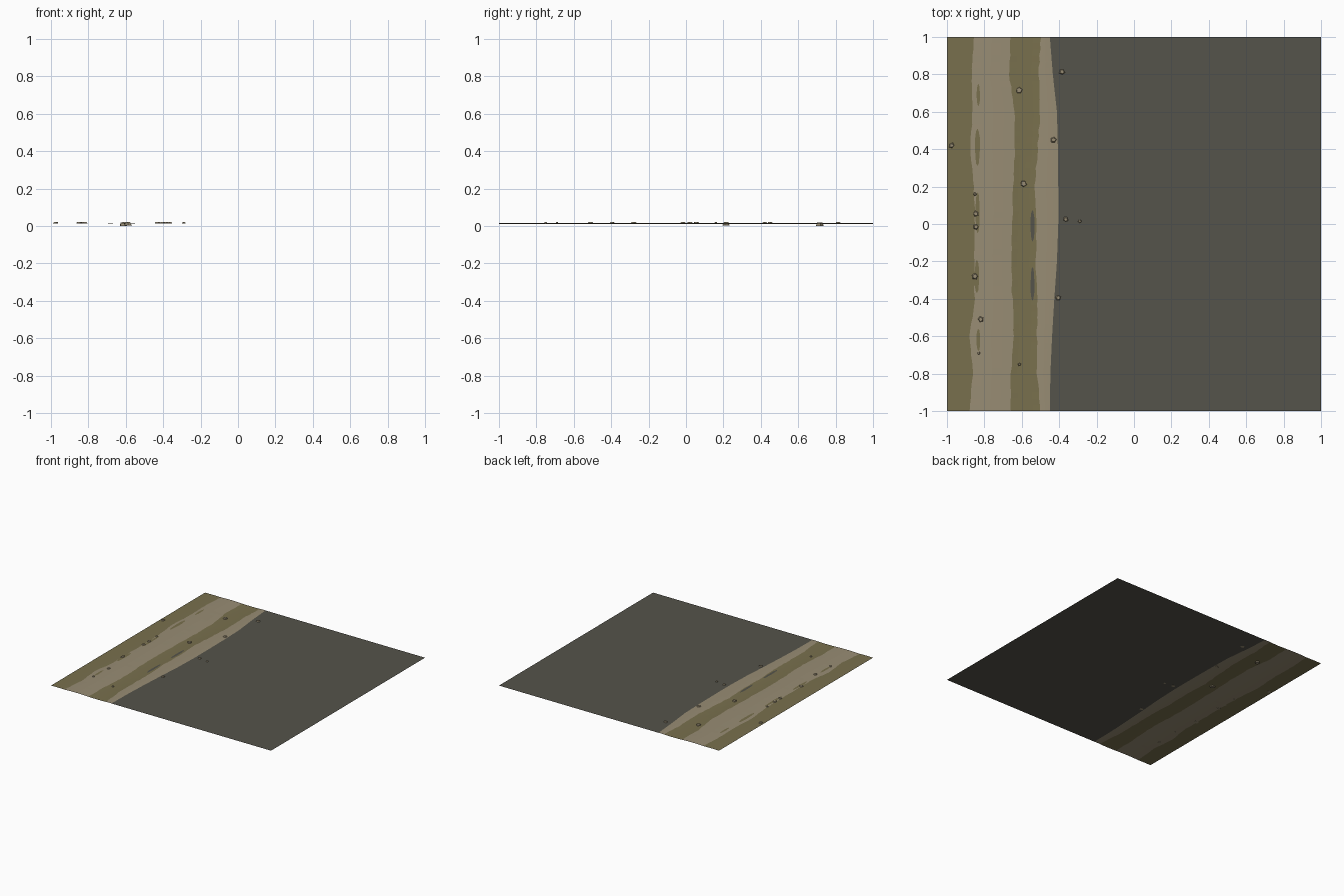
import bpy, bmesh, math, random
from mathutils import Matrix, Vector

if "Cube" in bpy.data.objects:
    bpy.data.objects.remove(bpy.data.objects["Cube"])

random.seed(4)


def material(name, rgb):
    m = bpy.data.materials.new(name)
    m.diffuse_color = (*rgb, 1)
    m.use_nodes = True
    m.node_tree.nodes["Principled BSDF"].inputs["Base Color"].default_value = m.diffuse_color
    return m


ASPHALT = material("asphalt_grey", (0.090, 0.087, 0.069))
DIRT = material("dry_dirt", (0.315, 0.265, 0.175))
GRASS = material("dull_grass", (0.190, 0.162, 0.075))


def finish(name, bm, mat):
    me = bpy.data.meshes.new(name)
    bm.to_mesh(me)
    bm.free()
    me.materials.append(mat)
    ob = bpy.data.objects.new(name, me)
    bpy.context.collection.objects.link(ob)
    return ob


def edge_curve(xs, wobble):
    """Wavy border: x sampled every 0.2 from y=-1 to y=1, with a little jitter."""
    n = 60
    out = []
    for i in range(n + 1):
        t = i / n * (len(xs) - 1)
        k = min(int(t), len(xs) - 2)
        f = t - k
        x = xs[k] * (1 - f) + xs[k + 1] * f
        out.append(x + random.uniform(-wobble, wobble))
    return out


# Borders between the bands, from the outer verge to the road
BORDERS = [
    [-1.0, -1.0],
    edge_curve([-.877, -.862, -.878, -.852, -.855, -.850, -.858, -.876, -.862, -.868, -.855], .003),
    edge_curve([-.660, -.658, -.642, -.650, -.657, -.650, -.645, -.637, -.637, -.668, -.660], .003),
    edge_curve([-.500, -.518, -.518, -.518, -.526, -.522, -.532, -.515, -.502, -.510, -.498], .003),
    edge_curve([-.450, -.447, -.438, -.426, -.412, -.405, -.405, -.407, -.412, -.434, -.450], 0),
    [1.0, 1.0],
]
BORDERS[0] = [-1.0] * 61
BORDERS[5] = [1.0] * 61
BASE = 0.0135


def band(name, left, right, mat, crown):
    """Ground strip between two borders, slightly raised or sunk in the middle."""
    bm = bmesh.new()
    rows = []
    for i, (a, b) in enumerate(zip(left, right)):
        y = -1 + 2 * i / 60
        rows.append([bm.verts.new((a + (b - a) * j / 4, y,
                                   BASE + crown * math.sin(math.pi * j / 4)))
                     for j in range(5)])
    for r, s in zip(rows, rows[1:]):
        for j in range(4):
            bm.faces.new((r[j], r[j + 1], s[j + 1], s[j]))
    return finish(name, bm, mat)


band("outer_grass", BORDERS[0], BORDERS[1], GRASS, 0.001)
band("dirt_path", BORDERS[1], BORDERS[2], DIRT, 0.0025)
band("inner_grass", BORDERS[2], BORDERS[3], GRASS, -0.002)
band("dirt_shoulder", BORDERS[3], BORDERS[4], DIRT, 0.001)
band("road", BORDERS[4], BORDERS[5], ASPHALT, 0)


def patch(name, x, y, half_w, half_l, mat):
    """Thin irregular lens lying on the ground."""
    bm = bmesh.new()
    vs = []
    for i in range(12):
        a = math.tau * i / 12
        k = random.uniform(.85, 1.1)
        vs.append(bm.verts.new((x + half_w * k * math.cos(a),
                                y + half_l * math.sin(a), BASE + 0.0026)))
    bm.faces.new(vs)
    finish(name, bm, mat)


# Grass tufts creeping onto the path, bare road spots in the inner grass
for x, y, w, l in [(-.832, .69, .009, .06), (-.837, .41, .014, .10), (-.836, .06, .012, .11),
                   (-.84, -.28, .013, .09), (-.832, -.62, .010, .06)]:
    patch("grass_tuft", x, y, w, l, GRASS)
for y, l in [(-.01, .085), (-.32, .09)]:
    patch("bare_spot", -.543, y, .011, l, ASPHALT)


def stone(x, y, size, z0, z1):
    """Small flat angular stone."""
    bm = bmesh.new()
    turn = Matrix.Rotation(random.uniform(0, 1.5), 4, 'Z')
    bmesh.ops.create_cone(bm, cap_ends=True, segments=5, radius1=size,
                          radius2=size * .65, depth=z1 - z0)
    for v in bm.verts:
        v.co.x *= random.uniform(.75, 1.1)
        v.co.y *= random.uniform(.75, 1.1)
    bmesh.ops.transform(bm, matrix=Matrix.Translation(Vector((x, y, (z0 + z1) / 2))) @ turn,
                        verts=bm.verts)
    finish("stone", bm, DIRT)


# Stones scattered on the verge
for x, y, s in [(-.975, .42, .017), (-.385, .815, .018), (-.43, .45, .019),
                (-.845, .055, .018), (-.845, -.015, .017), (-.85, .16, .010),
                (-.85, -.28, .020), (-.82, -.51, .019), (-.83, -.69, .010),
                (-.612, -.75, .009), (-.405, -.395, .018), (-.365, .025, .016),
                (-.29, .015, .011)]:
    stone(x, y, s, 0.0125, 0.0205)
# Two stones sunk through the inner grass
stone(-.615, .715, .024, 0.0, 0.019)
stone(-.59, .215, .022, 0.003, 0.02)
